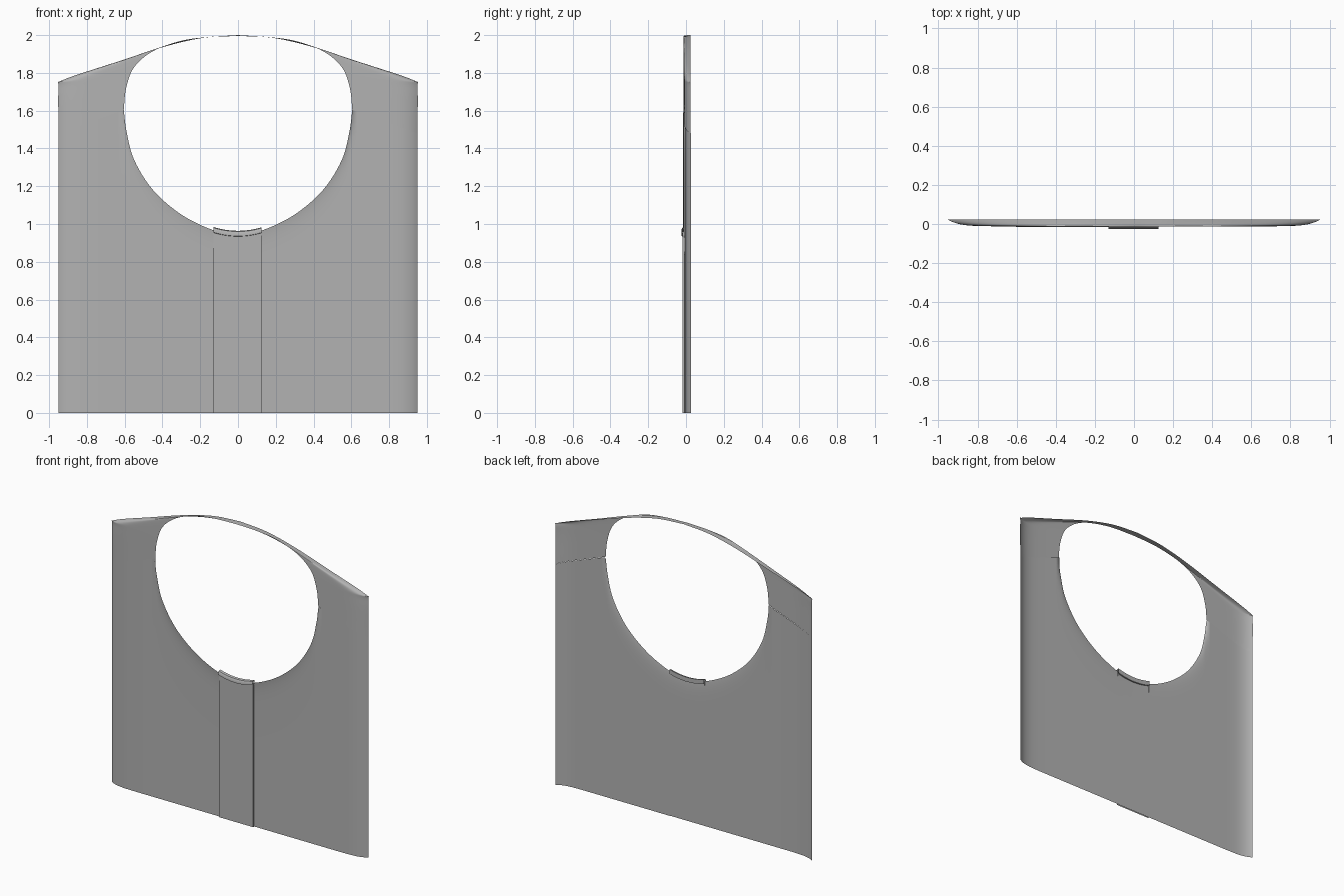
import bpy, math
from mathutils import Vector

cube = bpy.data.objects.get("Cube")
if cube:
    bpy.data.objects.remove(cube)

grey = bpy.data.materials.new("plain grey cloth")
grey.use_nodes = True
GREY = (0.45, 0.45, 0.45, 1)
grey.diffuse_color = GREY
grey.node_tree.nodes["Principled BSDF"].inputs["Base Color"].default_value = GREY

HALF = 0.95       # half width of the garment
NECK = 0.605      # half width of the neck opening
FRONT, BACK = -0.009, 0.024


def spline(points, steps):
    """Smooth curve through 2D points."""
    p = [Vector(q) for q in points]
    p = [2 * p[0] - p[1]] + p + [2 * p[-1] - p[-2]]
    out = []
    for a, b, c, d in zip(p, p[1:], p[2:], p[3:]):
        for i in range(steps):
            t = i / steps
            out.append(0.5 * (2 * b + (c - a) * t + (2 * a - 5 * b + 4 * c - d) * t * t
                              + (3 * b - a - 3 * c + d) * t ** 3))
    return out + [p[-2]]


def sheet(name, rows):
    """Smooth surface through rows of 3D points."""
    n = len(rows[0])
    faces = [(r * n + i, r * n + i + 1, (r + 1) * n + i + 1, (r + 1) * n + i)
             for r in range(len(rows) - 1) for i in range(n - 1)]
    mesh = bpy.data.meshes.new(name)
    mesh.from_pydata([v for row in rows for v in row], [], faces)
    mesh.materials.append(grey)
    mesh.shade_smooth()
    obj = bpy.data.objects.new(name, mesh)
    bpy.context.collection.objects.link(obj)
    return obj


def curl(s):
    """Depth from the flat front (s = 0) to the turned-back outer edge (s = 1)."""
    return FRONT + (BACK - FRONT) * max(s, 0) ** 7


# Neckline and shoulder outline, for the +x half
neck_low = spline([(0, 0.945), (0.13, 0.967), (0.3, 1.05), (0.45, 1.18),
                   (0.55, 1.34), (0.59, 1.49), (NECK, 1.605)], 6)
neck_high = spline([(NECK, 1.605), (0.592, 1.72), (0.55, 1.83), (0.45, 1.915),
                    (0.3, 1.97), (0.15, 1.99), (0, 1.995)], 8)
shoulder = spline([(HALF, 1.48), (HALF, 1.72), (0.925, 1.763), (0.66, 1.852),
                   (0.4, 1.936), (0.19, 1.985), (0, 2.0)], 8)


# Body panels: columns from the hem up to the neckline or the shoulder seam
side = []
for i in range(1, 21):
    f = 1 - (1 - i / 20) ** 1.6
    side.append(Vector((NECK + (HALF - NECK) * f, 1.605 - 0.125 * f)))
half = neck_low + side
full = [Vector((-p.x, p.y)) for p in reversed(half[1:])] + half


def top_at(x):
    """Height of the neckline or shoulder seam above x."""
    x = min(max(x, full[0].x), full[-1].x)
    a, b = next((a, b) for a, b in zip(full, full[1:]) if x <= b.x)
    return a.y + (b.y - a.y) * (x - a.x) / (b.x - a.x)


def body(name, lo, hi, offset):
    xs = [lo] + [p.x for p in full if lo + 1e-4 < p.x < hi - 1e-4] + [hi]
    rows = []
    for j in range(31):
        t = 1 - (1 - j / 30) ** 1.8
        row = []
        for x in xs:
            top = top_at(x)
            z = top * t
            s = (abs(x) - NECK) / (HALF - NECK)
            flare = 0.007 * math.exp(-(top - z) / 0.05) if s <= 0 else 0
            row.append((x, curl(s) + offset - flare, z))
        rows.append(row)
    sheet(name, rows)


body("right_front_panel", -HALF, 0.12, 0)
body("left_front_panel", 0.115, HALF, 0.003)

# Shoulder yoke: one band over the neck opening, lapping the panels at the seams
pairs = list(zip(neck_high, shoulder))
pairs += [(Vector((-a.x, a.y)), Vector((-b.x, b.y))) for a, b in reversed(pairs[:-1])]
yoke = []
for a, b in pairs:
    row = []
    for i in range(25):
        s = 1 - (1 - i / 24) ** 1.5
        p = a.lerp(b, s)
        row.append((p.x, curl(s) - 0.004 * (1 - s), p.y))
    yoke.append(row)
sheet("shoulder_yoke", yoke)


def dip(x, low, rise):
    """Height of a shallow curve, lowest at the middle."""
    return low + rise * (x / 0.13) ** 2


# Button placket: a flat strip with a returned edge on each side
strip_xs = [-0.13 + 0.255 * i / 12 for i in range(13)]
rows = []
for j in range(13):
    line = [(x, -0.018, j / 12 * dip(x, 0.94, 0.022)) for x in strip_xs]
    ends = [(x, FRONT, z) for x, _, z in (line[0], line[-1])]
    rows.append(ends[:1] + line + ends[1:])
placket = sheet("placket", rows)

# Neck binding: a small curved band across the top of the placket
section = [(-0.016, 0), (-0.025, 0.002), (-0.025, 0.016), (-0.019, 0.026), (-0.004, 0.03), (-0.004, 0)]
rows = [[(x, y, dip(x, 0.934, 0.02) + h) for y, h in section + section[:1]] for x in strip_xs]
binding = sheet("neck_binding", rows)

# Keep the folded edges crisp
for obj in (placket, binding):
    bpy.ops.object.select_all(action="DESELECT")
    obj.select_set(True)
    bpy.context.view_layer.objects.active = obj
    bpy.ops.object.shade_smooth_by_angle(angle=math.radians(35))
